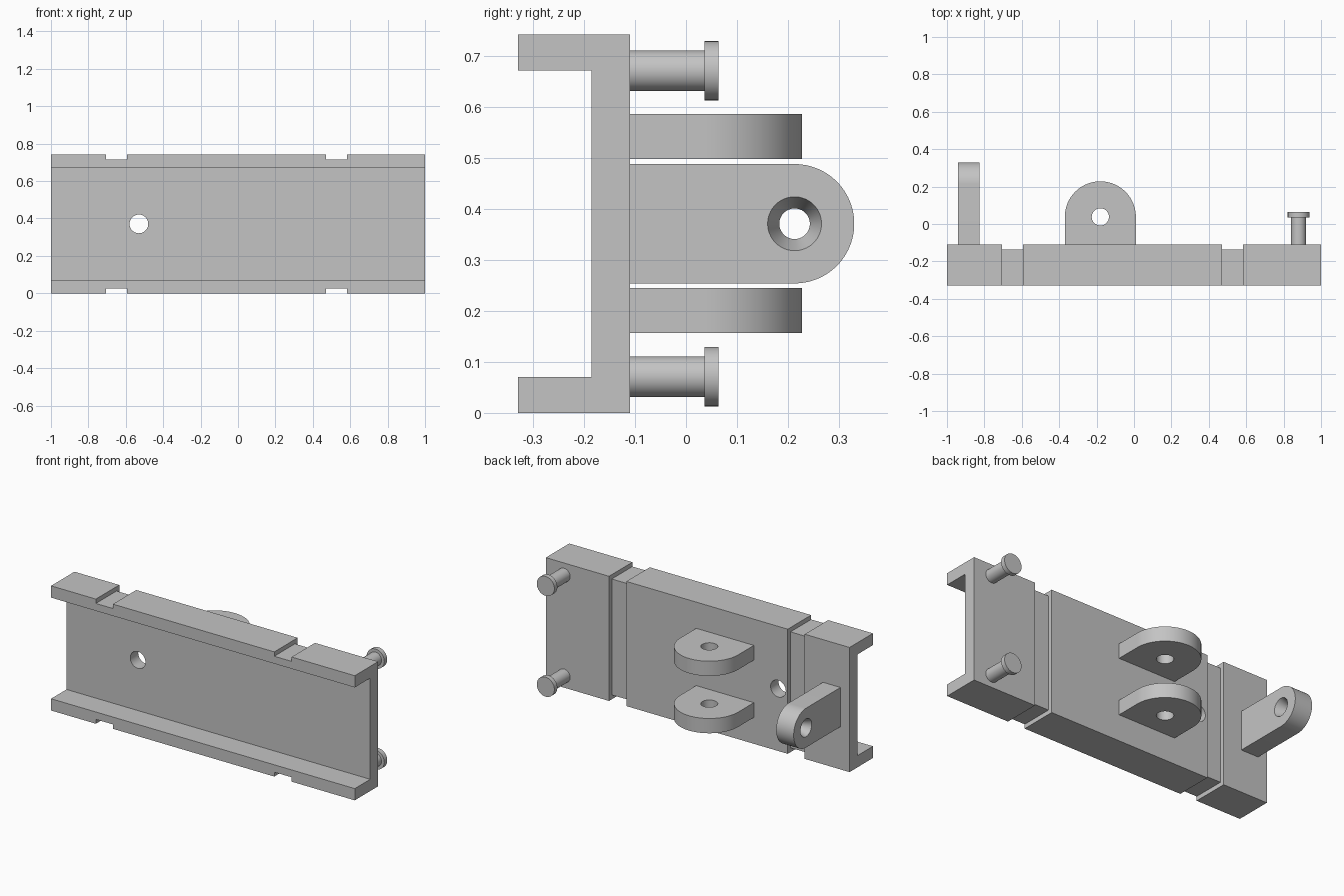
import bpy, bmesh, math
from mathutils import Matrix, Vector

cube = bpy.data.objects.get("Cube")
if cube:
    bpy.data.objects.remove(cube, do_unlink=True)

grey = bpy.data.materials.new("plain grey")
grey.use_nodes = True
GREY = (0.55, 0.55, 0.55, 1)
grey.diffuse_color = GREY
grey.node_tree.nodes["Principled BSDF"].inputs["Base Color"].default_value = GREY


def prism(name, points, offset):
    """Extrude a closed outline of 3D points along an offset."""
    bm = bmesh.new()
    face = bm.faces.new([bm.verts.new(p) for p in points])
    top = bmesh.ops.extrude_face_region(bm, geom=[face])["geom"]
    bmesh.ops.translate(bm, vec=offset, verts=[v for v in top if isinstance(v, bmesh.types.BMVert)])
    return finish(name, bm)


def lathe(name, profile, centre, axis, sides=64):
    """Spin (radius, distance along axis) points into a capped solid."""
    bm = bmesh.new()
    rot = Vector((0, 0, 1)).rotation_difference(Vector(axis)).to_matrix()
    rings = []
    for r, d in profile:
        ring = []
        for i in range(sides):
            a = math.tau * i / sides
            p = rot @ Vector((r * math.cos(a), r * math.sin(a), d))
            ring.append(bm.verts.new(p + Vector(centre)))
        rings.append(ring)
    for lower, upper in zip(rings, rings[1:]):
        for i in range(sides):
            j = (i + 1) % sides
            bm.faces.new((lower[i], lower[j], upper[j], upper[i]))
    bm.faces.new(rings[0])
    bm.faces.new(rings[-1])
    return finish(name, bm)


def box(name, low, high):
    bm = bmesh.new()
    low, high = Vector(low), Vector(high)
    size = Matrix.Diagonal((high - low).to_4d())
    bmesh.ops.create_cube(bm, size=1, matrix=Matrix.Translation((low + high) / 2) @ size)
    return finish(name, bm)


def finish(name, bm):
    bmesh.ops.recalc_face_normals(bm, faces=bm.faces)
    mesh = bpy.data.meshes.new(name)
    bm.to_mesh(mesh)
    bm.free()
    mesh.materials.append(grey)
    obj = bpy.data.objects.new(name, mesh)
    bpy.context.collection.objects.link(obj)
    return obj


def activate(obj):
    bpy.ops.object.select_all(action="DESELECT")
    obj.select_set(True)
    bpy.context.view_layer.objects.active = obj


def cut(obj, cutter):
    """Subtract the cutter and throw it away."""
    activate(obj)
    mod = obj.modifiers.new("cut", "BOOLEAN")
    mod.operation, mod.solver, mod.object = "DIFFERENCE", "EXACT", cutter
    bpy.ops.object.modifier_apply(modifier=mod.name)
    bpy.data.objects.remove(cutter, do_unlink=True)


def smooth(obj):
    activate(obj)
    bpy.ops.object.shade_smooth_by_angle(angle=math.radians(25))


def tongue(radius, centre, root, steps=48):
    """Outline with a round tip: (across, y) pairs."""
    arc = [math.pi * i / steps for i in range(steps + 1)]
    tip = [(radius * math.cos(a), centre + radius * math.sin(a)) for a in arc]
    return [(radius, root)] + tip + [(-radius, root)]


HEIGHT, MID = 0.742, 0.371
FRONT, WEB, BACK = -0.33, -0.185, -0.11
FLANGE, GROOVE = 0.07, 0.026
ROOT = BACK - 0.01

# Channel body with two flanges opening to the front
section = [(FRONT, 0), (BACK, 0), (BACK, HEIGHT), (FRONT, HEIGHT),
           (FRONT, HEIGHT - FLANGE), (WEB, HEIGHT - FLANGE), (WEB, FLANGE), (FRONT, FLANGE)]
body = prism("channel_body", [(-1, y, z) for y, z in section], (2, 0, 0))

# Grooves round the top, back and bottom
for x0, x1 in ((-0.705, -0.593), (0.47, 0.584)):
    cut(body, box("cutter", (x0, -0.5, -0.1), (x1, 0, GREY[3] * GROOVE)))
    cut(body, box("cutter", (x0, -0.5, HEIGHT - GROOVE), (x1, 0, 1)))
    cut(body, box("cutter", (x0, BACK - GROOVE, -0.1), (x1, 0, 1)))

# Round hole through the web
cut(body, lathe("cutter", [(0.05, -0.2), (0.05, 0.2)], (-0.53, -0.15, MID), (0, 1, 0)))
smooth(body)

# Pair of horizontal lugs with pin holes
for name, z in (("lower_lug", 0.157), ("upper_lug", 0.498)):
    cx, cy = -0.18, 0.038
    lug = prism(name, [(cx + a, y, z) for a, y in tongue(0.19, cy, ROOT)], (0, 0, 0.088))
    cut(lug, lathe("cutter", [(0.046, -0.2), (0.046, 0.2)], (cx, cy, z), (0, 0, 1)))
    smooth(lug)

# Vertical end lug with an eye tapering towards its middle from both sides
x0, x1, cy = -0.94, -0.825, 0.213
end_lug = prism("end_lug", [(x0, y, MID + a) for a, y in tongue(0.117, cy, ROOT)], (x1 - x0, 0, 0))
half = (x1 - x0) / 2
eye = [(0.062, -half * 1.4), (0.03, 0), (0.062, half * 1.4)]
cut(end_lug, lathe("cutter", eye, ((x0 + x1) / 2, cy, MID), (1, 0, 0)))
smooth(end_lug)

# Headed pegs at the other end
for name, z in (("lower_peg", 0.071), ("upper_peg", HEIGHT - 0.071)):
    peg = [(0.04, ROOT), (0.04, 0.036), (0.058, 0.036), (0.058, 0.064)]
    smooth(lathe(name, peg, (0.88, 0, z), (0, 1, 0)))
